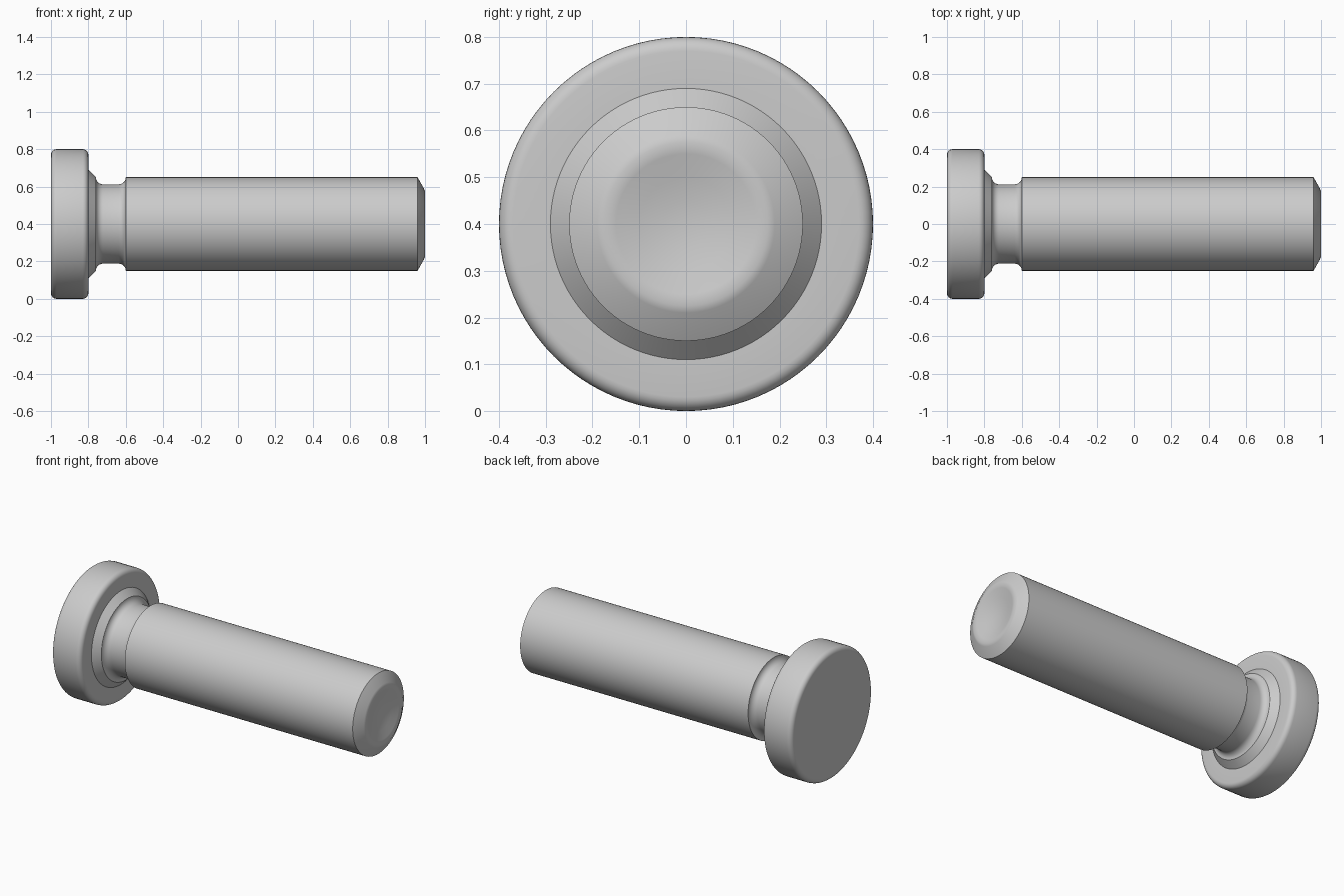
import bpy, bmesh, math

if "Cube" in bpy.data.objects:
    bpy.data.objects.remove(bpy.data.objects["Cube"])

SIDES = 96
AXIS_Z = 0.4


def arc(cx, cr, rad, start, end, steps=6):
    """Arc points as (position along axis, radius); angles in degrees."""
    pts = []
    for i in range(steps + 1):
        a = math.radians(start + (end - start) * i / steps)
        pts.append((cx + rad * math.cos(a), cr + rad * math.sin(a)))
    return pts


def lathe(name, profile, material):
    """Revolve a profile around the x axis; radius 0 becomes a pole."""
    bm = bmesh.new()
    rings = []
    for x, r in profile:
        if r < 1e-6:
            rings.append([bm.verts.new((x, 0, AXIS_Z))])
            continue
        ring = []
        for i in range(SIDES):
            a = 2 * math.pi * i / SIDES
            ring.append(bm.verts.new((x, r * math.cos(a), AXIS_Z + r * math.sin(a))))
        rings.append(ring)
    for p, q in zip(rings, rings[1:]):
        for i in range(SIDES):
            j = (i + 1) % SIDES
            if len(p) == 1:
                bm.faces.new((p[0], q[j], q[i]))
            elif len(q) == 1:
                bm.faces.new((p[i], p[j], q[0]))
            else:
                bm.faces.new((p[i], p[j], q[j], q[i]))
    bmesh.ops.recalc_face_normals(bm, faces=bm.faces)
    mesh = bpy.data.meshes.new(name)
    bm.to_mesh(mesh)
    bm.free()
    mesh.materials.append(material)
    obj = bpy.data.objects.new(name, mesh)
    bpy.context.collection.objects.link(obj)
    bpy.context.view_layer.objects.active = obj
    obj.select_set(True)
    bpy.ops.object.shade_smooth_by_angle(angle=math.radians(35))
    return obj


steel = bpy.data.materials.new("steel grey")
steel.diffuse_color = (0.6, 0.6, 0.6, 1)
steel.use_nodes = True
steel.node_tree.nodes["Principled BSDF"].inputs["Base Color"].default_value = steel.diffuse_color

# Rounded disc head
profile = [(-1, 0), (-1, 0.34)]
profile += arc(-0.97, 0.37, 0.03, 180, 90)
profile += arc(-0.83, 0.37, 0.03, 90, 0)
# Conical collar under the head
profile += [(-0.8, 0.29), (-0.76, 0.25)]
# Undercut neck with a fillet at each end
profile += arc(-0.722, 0.25, 0.038, 180, 270)[1:]
profile += arc(-0.638, 0.25, 0.038, 270, 360)[:-1]
# Shank, chamfered tip and shallow dish in its end
profile += [(-0.6, 0.25), (0.96, 0.25), (0.994, 0.19), (1, 0.175),
            (0.995, 0.15), (0.982, 0.1), (0.974, 0.05), (0.97, 0)]

lathe("headed_pin", profile, steel)
